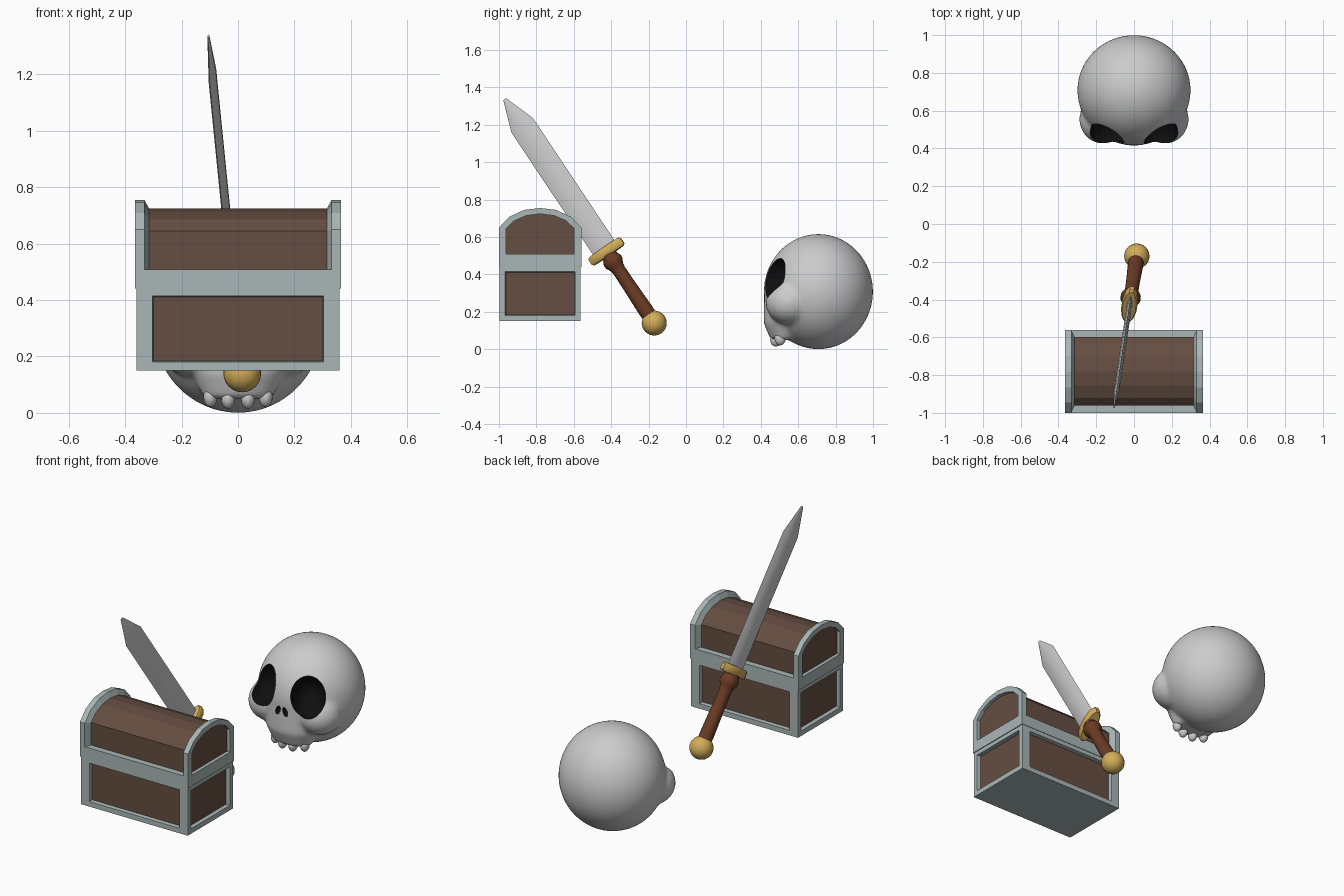
import bpy, bmesh
from math import cos, sin, pi, radians
from mathutils import Matrix, Vector

if "Cube" in bpy.data.objects:
    bpy.data.objects.remove(bpy.data.objects["Cube"])


def material(name, rgb):
    m = bpy.data.materials.new(name)
    m.diffuse_color = (*rgb, 1)
    m.use_nodes = True
    m.node_tree.nodes["Principled BSDF"].inputs["Base Color"].default_value = m.diffuse_color
    return m


IRON = material("iron", (.40, .47, .47))
WOOD = material("dark_wood", (.13, .075, .053))
GOLD = material("gold", (.65, .42, .10))
GRIP = material("grip_brown", (.15, .045, .018))
BONE = material("bone_grey", (.8, .8, .8))
BLACK = material("black", (.005, .005, .005))


def finish(bm, name, mats=(), matrix=None):
    bmesh.ops.recalc_face_normals(bm, faces=bm.faces)
    me = bpy.data.meshes.new(name)
    bm.to_mesh(me)
    bm.free()
    ob = bpy.data.objects.new(name, me)
    bpy.context.collection.objects.link(ob)
    for m in mats:
        me.materials.append(m)
    if matrix:
        ob.matrix_world = matrix
    return ob


def activate(ob):
    bpy.ops.object.select_all(action='DESELECT')
    ob.select_set(True)
    bpy.context.view_layer.objects.active = ob


def smooth(ob, angle=35):
    activate(ob)
    bpy.ops.object.shade_smooth_by_angle(angle=radians(angle))


def loft(name, loops, mats=(), matrix=None, ring=False):
    """Skin a list of point loops; cap the ends, or join last to first."""
    bm = bmesh.new()
    vs = [[bm.verts.new(p) for p in loop] for loop in loops]
    pairs = list(zip(vs, vs[1:]))
    if ring:
        pairs.append((vs[-1], vs[0]))
    else:
        bm.faces.new(vs[0])
        bm.faces.new(vs[-1])
    for a, b in pairs:
        n = len(a)
        for i in range(n):
            j = (i + 1) % n
            bm.faces.new((a[i], a[j], b[j], b[i]))
    return finish(bm, name, mats, matrix)


def circle(rx, ry, z, n, cy=0):
    return [(rx * cos(2 * pi * (i + .5) / n), cy + ry * sin(2 * pi * (i + .5) / n), z)
            for i in range(n)]


def box(lo, hi):
    bm = bmesh.new()
    bmesh.ops.create_cube(bm, size=1)
    lo, hi = Vector(lo), Vector(hi)
    for v in bm.verts:
        v.co = (lo + hi) / 2 + v.co * (hi - lo)
    return bm


# --- Chest ---
CY = -.78

# body with four recessed wood panels
bm = box((-.36, -.997, .15), (.36, -.563, .445))
bm.normal_update()
for f in [f for f in bm.faces if abs(f.normal.z) < .5]:
    wide = abs(f.normal.y) > .5
    bmesh.ops.inset_individual(bm, faces=[f], thickness=.043)
    if wide:
        for v in f.verts:
            v.co.x *= .92
    bmesh.ops.inset_individual(bm, faces=[f], thickness=.005, depth=-.022)
    f.material_index = 1
finish(bm, "chest_body", (IRON, WOOD))

# iron band at the bottom of the lid
finish(box((-.365, -1, .44), (.365, -.56, .508)), "lid_band", (IRON,))


def arch(half):
    """Half profile (distance from middle, z), bottom to top -> full profile."""
    return [(-d, z) for d, z in half] + [(d, z) for d, z in reversed(half) if d > 0]


def at(profile, x):
    return [(x, CY + d, z) for d, z in profile]


outer = arch([(.22, .442), (.22, .65), (.165, .708), (.085, .745), (0, .755)])
inner = arch([(.182, .5), (.182, .645), (.14, .686), (.075, .714), (0, .724)])

loft("lid_planks", [at(inner, -.344), at(inner, .344)], (WOOD,))
for side, s in (("left", -1), ("right", 1)):
    loft("lid_frame_" + side,
         [at(outer, .365 * s), at(outer, .332 * s), at(inner, .315 * s), at(inner, .365 * s)],
         (IRON,), ring=True)

# --- Sword, leaning along one axis; local z runs from pommel to tip ---
start = Vector((.015, -.17, .14))
axis = (Vector((-.105, -.97, 1.338)) - start).normalized()
flat = Vector((-axis.y, axis.x, 0)).normalized()
M = Matrix((flat, axis.cross(flat), axis)).transposed().to_4x4()
M.translation = start

blade = [(.07, .014, .46), (.07, .014, 1.275), (.01, .004, 1.443)]
smooth(loft("sword_blade",
            [[(t, 0, z), (t * .6, w * .6, z), (0, w, z), (-t * .6, w * .6, z),
              (-t, 0, z), (-t * .6, -w * .6, z), (0, -w, z), (t * .6, -w * .6, z)]
             for w, t, z in blade], (), M), 40)

guard = [(.036, .098, .436), (.043, .108, .445), (.043, .108, .478), (.036, .098, .487)]
smooth(loft("sword_guard", [circle(a, b, z, 12) for a, b, z in guard], (GOLD,), M), 40)

grip = [(.038, .03), (.041, .08), (.037, .24), (.036, .34), (.041, .365),
        (.053, .385), (.054, .405), (.044, .425), (.042, .445)]
smooth(loft("sword_grip", [circle(r, r, z, 20) for r, z in grip], (GRIP,), M), 50)


# --- Spheres: pommel and skull pieces ---
def ball(name, loc, radii, rot=(0, 0, 0), mat=None, seg=32):
    bpy.ops.mesh.primitive_uv_sphere_add(segments=seg, ring_count=seg // 2,
                                         location=loc, rotation=rot)
    ob = bpy.context.object
    ob.name = name
    ob.scale = radii
    bpy.ops.object.transform_apply(location=True, rotation=True, scale=True)
    if mat:
        ob.data.materials.append(mat)
    smooth(ob, 60)
    return ob


ball("sword_pommel", start, (.067,) * 3, mat=GOLD, seg=24)

# skull: cranium, cheekbones and tapered upper jaw fused into one surface
skull = ball("skull", (0, .708, .308), (.3, .292, .308), mat=BONE, seg=64)
parts = [ball("cheek", (s * .165, .555, .25), (.125, .13, .12)) for s in (-1, 1)]
parts.append(loft("upper_jaw", [circle(.12, .07, .05, 32, .522),
                                circle(.165, .115, .14, 32, .53),
                                circle(.19, .135, .27, 32, .55)]))
activate(skull)
for p in parts:
    p.select_set(True)
bpy.ops.object.join()

# eye sockets and nostrils, cut with a black lining
cutters = []
for s in (-1, 1):
    cutters.append(ball("eye_cutter", (s * .145, .465, .375), (.098, .13, .118),
                        (0, 0, s * radians(27)), BLACK, 40))
    cutters.append(ball("nostril_cutter", (s * .024, .42, .272), (.015, .04, .028),
                        (0, s * radians(-20), 0), BLACK, 16))

rm = skull.modifiers.new("fuse", 'REMESH')
rm.mode = 'VOXEL'
rm.voxel_size = .012
sm = skull.modifiers.new("soften", 'SMOOTH')
sm.factor, sm.iterations = .5, 10
for c in cutters:
    b = skull.modifiers.new("cut", 'BOOLEAN')
    b.operation, b.solver, b.object = 'DIFFERENCE', 'EXACT', c
    b.material_mode = 'TRANSFER'
activate(skull)
for name in [m.name for m in skull.modifiers]:
    bpy.ops.object.modifier_apply(modifier=name)
for c in cutters:
    bpy.data.objects.remove(c)
smooth(skull, 40)

# teeth
for s in (-1, 1):
    ball("tooth_inner", (s * .035, .48, .052), (.025, .03, .038), mat=BONE, seg=16)
    ball("tooth_outer", (s * .098, .503, .058), (.025, .03, .038), mat=BONE, seg=16)
